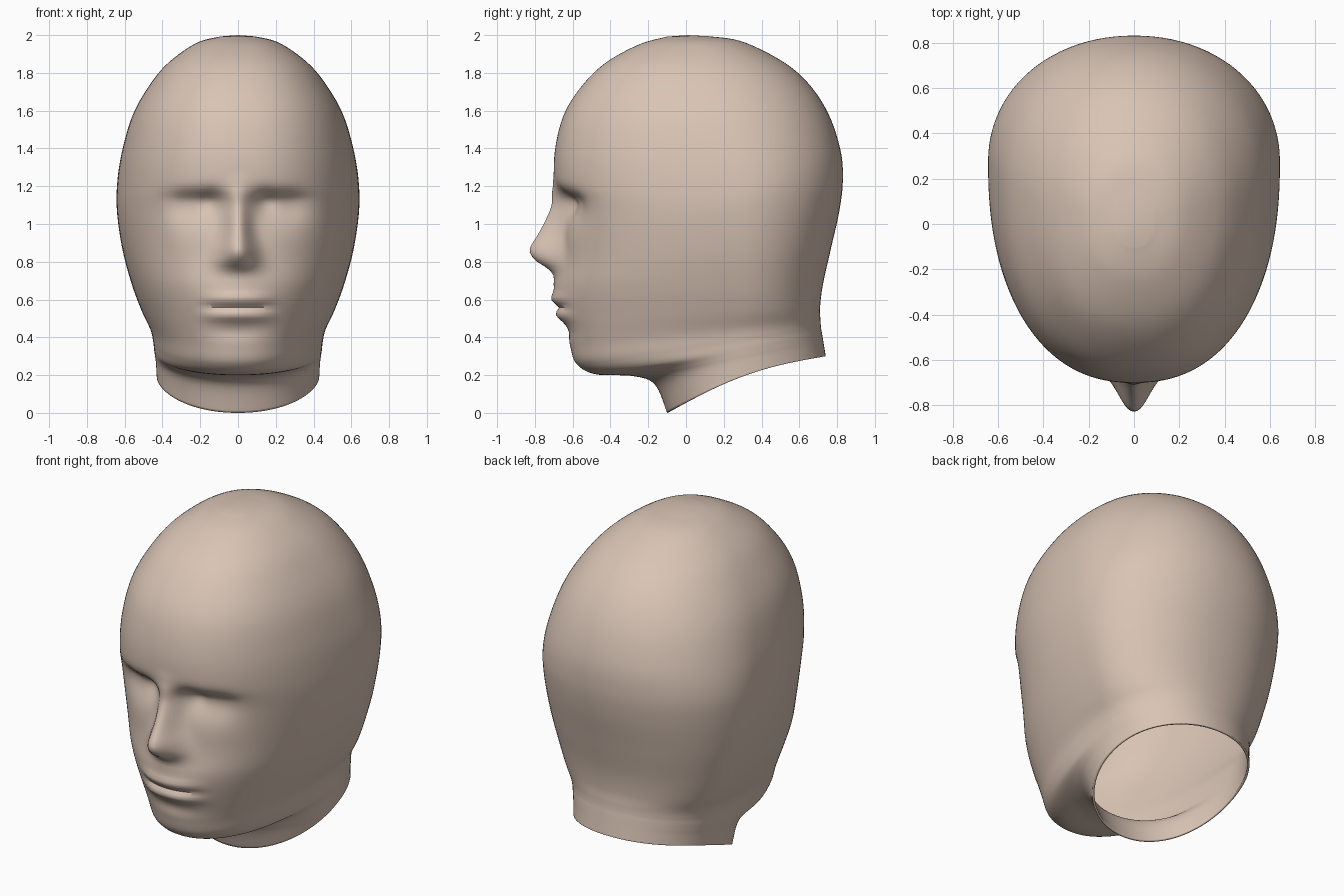
import bpy, bmesh, math

if "Cube" in bpy.data.objects:
    bpy.data.objects.remove(bpy.data.objects["Cube"])

# Tilted section rings, crown to neck: front y, front z, back y, back z, half width, y of widest point
RINGS = [
    (-.10, 1.992, .12, 1.994, .09, .02),
    (-.25, 1.95, .30, 1.965, .22, .05),
    (-.43, 1.85, .52, 1.855, .37, .08),
    (-.56, 1.72, .66, 1.73, .475, .12),
    (-.65, 1.57, .76, 1.57, .56, .17),
    (-.695, 1.38, .82, 1.38, .615, .23),
    (-.695, 1.20, .83, 1.22, .64, .27),
    (-.66, 1.05, .81, 1.06, .64, .27),
    (-.65, .85, .765, .86, .61, .28),
    (-.665, .66, .725, .68, .56, .29),
    (-.645, .50, .71, .56, .51, .30),
    (-.615, .36, .712, .49, .465, .30),
    (-.58, .26, .715, .45, .45, .30),
    (-.48, .205, .72, .42, .445, .30),
    (-.28, .195, .725, .39, .44, .30),
    (-.165, .15, .73, .36, .435, .30),
    (-.10, .00, .74, .30, .43, .30),
]
STEPS, SEGS = 8, 144

# Nose: z, projection, half width
NOSE = [(.66, 0, .12), (.72, .015, .12), (.76, .06, .115), (.80, .135, .105), (.84, .178, .095),
        (.88, .175, .085), (.94, .135, .07), (1.0, .10, .062), (1.1, .045, .06), (1.2, .01, .06), (1.27, 0, .06)]


def catmull(a, b, c, d, t):
    return [.5 * (2 * q + (r - p) * t + (2 * p - 5 * q + 4 * r - s) * t * t
                  + (3 * q - p - 3 * r + s) * t ** 3) for p, q, r, s in zip(a, b, c, d)]


def nose_at(z):
    for (z0, h0, s0), (z1, h1, s1) in zip(NOSE, NOSE[1:]):
        if z0 <= z <= z1:
            t = (z - z0) / (z1 - z0)
            return h0 + (h1 - h0) * t, s0 + (s1 - s0) * t
    return 0, .1


def bump(v, centre, size, power=2):
    return math.exp(-abs((v - centre) / size) ** power)


def face_relief(x, z):
    """Forward displacement of the face surface."""
    x = abs(x)
    h, s = nose_at(z)
    out = h * bump(x, 0, s, 2.2)
    # eye sockets, steep under the brow and fading into the cheek
    out -= .065 * bump(x, .22, .15, 2.6) * bump(z, 1.12, .055 if z > 1.12 else .12)
    out -= .025 * bump(x, .14, .06) * bump(z, 1.12, .06)
    # mouth mound and lips
    out += .035 * bump(x, 0, .19) * bump(z, .62, .12, 3)
    lip = bump(x, 0, .18, 4)
    out += lip * (.018 * bump(z, .605, .03) - .018 * bump(z, .56, .018) + .022 * bump(z, .515, .03))
    out -= .012 * bump(x, 0, .15) * bump(z, .43, .04)
    return out


# Head shell loft
rows = []
for i in range(len(RINGS) - 1):
    ctl = [RINGS[min(max(k, 0), len(RINGS) - 1)] for k in (i - 1, i, i + 1, i + 2)]
    rows += [catmull(*ctl, k / STEPS) for k in range(STEPS)]
rows.append(RINGS[-1])

bm = bmesh.new()
rings = []
for fy, fz, by, bz, w, c in rows:
    ring = []
    n_front = 2.3 if fz > .7 else 2.05 + .25 * max(0, fz) / .7
    bow = .05 * max(0, 1 - fz / .2)
    for j in range(SEGS):
        u = 2 * math.pi * j / SEGS
        a = u - .5 * math.sin(u)          # finer spacing across the face
        ca, sa = math.cos(a), math.sin(a)
        n = n_front if ca > 0 else 2.1
        r = (abs(ca) ** n + abs(sa) ** n) ** (-1 / n)
        x = w * r * sa
        y = c - r * ca * ((c - fy) if ca > 0 else (by - c))
        t = (y - fy) / (by - fy)
        z = fz + (bz - fz) * t + bow * math.sin(math.pi * min(1, max(0, t)))
        if y < 0:
            y -= face_relief(x, z) * min(1, max(0, (-y - .2) / .25))
        ring.append(bm.verts.new((x, y, z)))
    rings.append(ring)
for lo, hi in zip(rings, rings[1:]):
    for j in range(SEGS):
        k = (j + 1) % SEGS
        bm.faces.new((lo[j], lo[k], hi[k], hi[j]))
crown = bm.verts.new((0, .01, 2.0))
for j in range(SEGS):
    bm.faces.new((crown, rings[0][(j + 1) % SEGS], rings[0][j]))
bmesh.ops.recalc_face_normals(bm, faces=bm.faces)

mesh = bpy.data.meshes.new("head")
bm.to_mesh(mesh)
bm.free()
head = bpy.data.objects.new("head", mesh)
bpy.context.collection.objects.link(head)

# Thin wall, open at the neck
wall = head.modifiers.new("wall", 'SOLIDIFY')
wall.thickness = .012
wall.offset = -1

mat = bpy.data.materials.new("skin_tone")
mat.diffuse_color = (.69, .55, .46, 1)
mat.use_nodes = True
mat.node_tree.nodes["Principled BSDF"].inputs["Base Color"].default_value = mat.diffuse_color
mesh.materials.append(mat)

bpy.context.view_layer.objects.active = head
head.select_set(True)
bpy.ops.object.shade_smooth_by_angle(angle=math.radians(50))
